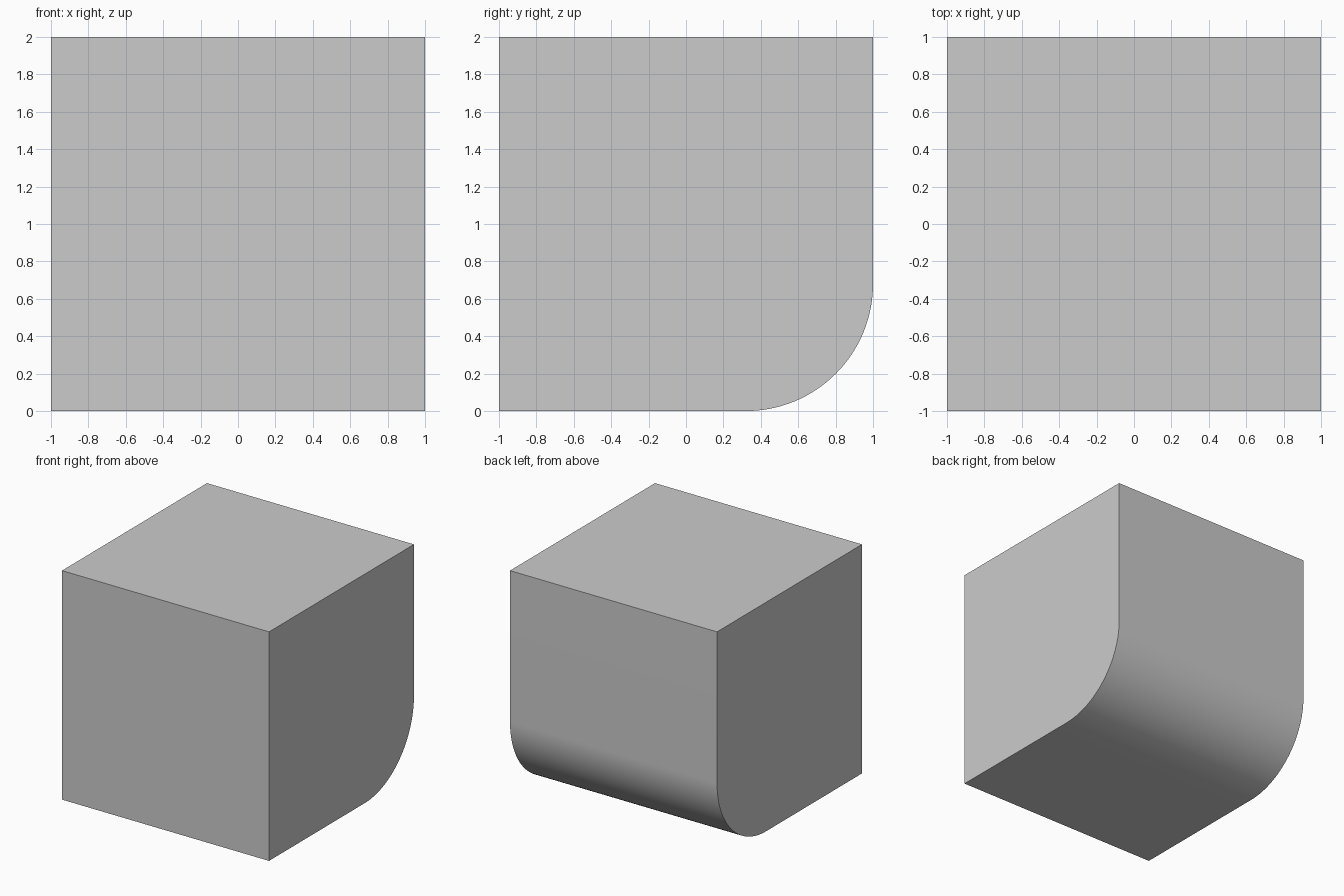
import bpy, bmesh, math

if "Cube" in bpy.data.objects:
    bpy.data.objects.remove(bpy.data.objects["Cube"])

R = 0.68      # radius of the rounded lower back edge
STEPS = 32

# Side profile (y, z): a square with one rounded corner
profile = [(1, 2), (-1, 2), (-1, 0)]
for i in range(STEPS + 1):
    a = -math.pi / 2 + math.pi / 2 * i / STEPS
    profile.append((1 - R + R * math.cos(a), R + R * math.sin(a)))

# Extrude the profile across the width
bm = bmesh.new()
side = bm.faces.new([bm.verts.new((-1, y, z)) for y, z in profile])
ext = bmesh.ops.extrude_face_region(bm, geom=[side], use_keep_orig=True)
verts = [g for g in ext["geom"] if isinstance(g, bmesh.types.BMVert)]
bmesh.ops.translate(bm, verts=verts, vec=(2, 0, 0))
bmesh.ops.recalc_face_normals(bm, faces=bm.faces)

mesh = bpy.data.meshes.new("rounded_block")
bm.to_mesh(mesh)
bm.free()
block = bpy.data.objects.new("rounded_block", mesh)
bpy.context.collection.objects.link(block)

# Smooth the curved edge, keep the corners sharp
bpy.context.view_layer.objects.active = block
block.select_set(True)
bpy.ops.object.shade_smooth_by_angle(angle=math.radians(30))
